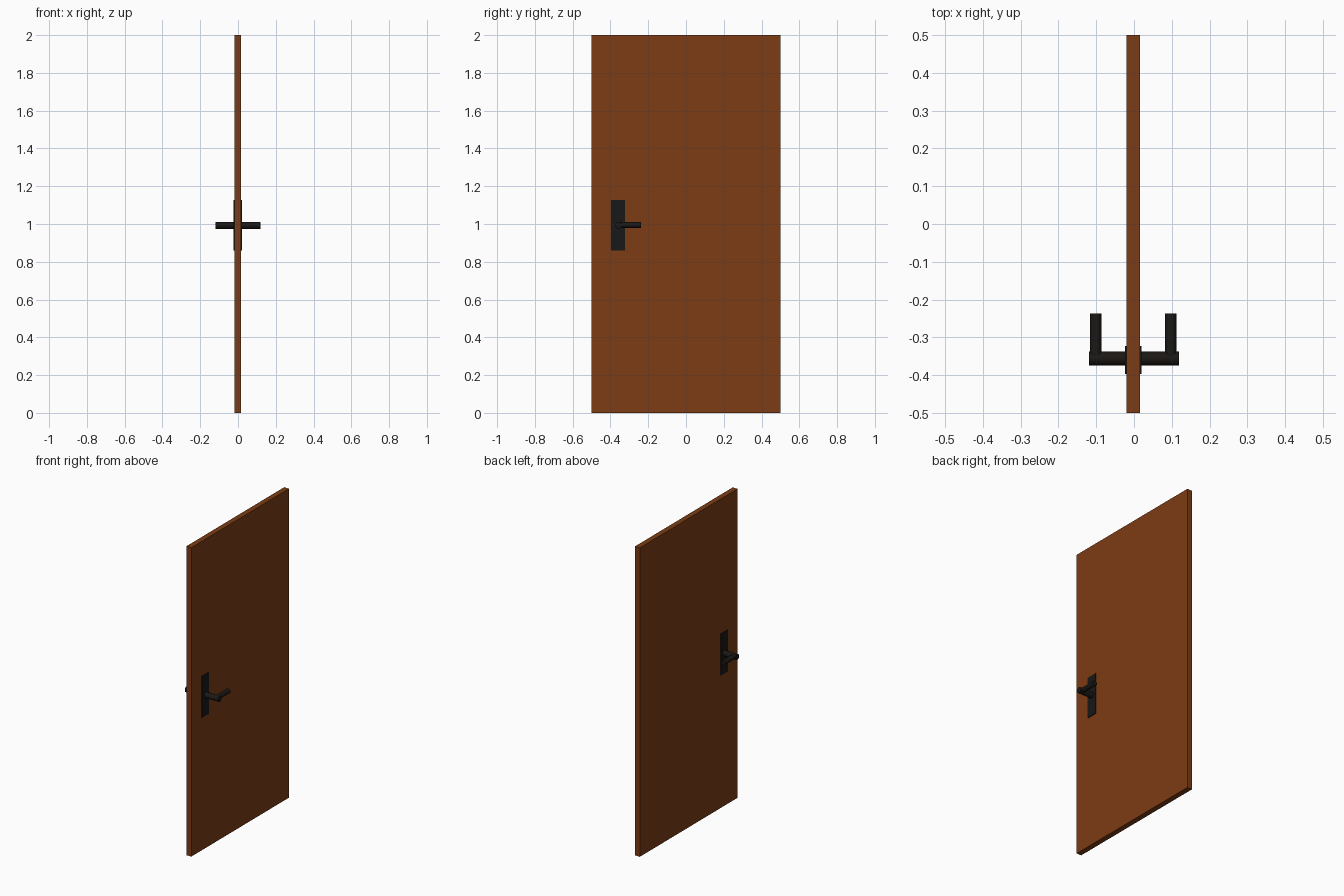
import bpy
from math import pi, radians

if "Cube" in bpy.data.objects:
    bpy.data.objects.remove(bpy.data.objects["Cube"])


def material(name, rgb):
    m = bpy.data.materials.new(name)
    m.diffuse_color = (*rgb, 1)
    m.use_nodes = True
    m.node_tree.nodes["Principled BSDF"].inputs["Base Color"].default_value = m.diffuse_color
    return m


WOOD = material("brown_wood", (0.20, 0.045, 0.007))
BLACK = material("black_metal", (0.009, 0.009, 0.009))
DARK = material("dark_handle", (0.011, 0.009, 0.007))


def box(name, lo, hi, mat):
    centre = [(a + b) / 2 for a, b in zip(lo, hi)]
    bpy.ops.mesh.primitive_cube_add(size=1, location=centre)
    o = bpy.context.object
    o.name = name
    o.scale = [b - a for a, b in zip(lo, hi)]
    bpy.ops.object.transform_apply(location=False, rotation=False, scale=True)
    o.data.materials.append(mat)


def rod(name, centre, radius, length, rotation):
    bpy.ops.mesh.primitive_cylinder_add(vertices=32, radius=radius, depth=length,
                                        location=centre, rotation=rotation)
    o = bpy.context.object
    o.name = name
    o.data.materials.append(DARK)
    bpy.ops.object.shade_smooth_by_angle(angle=radians(30))


MID = -0.002  # middle of the door's thickness

# Door panel
box("door_panel", (MID - 0.0175, -0.5, 0), (MID + 0.0175, 0.5, 2), WOOD)

# Lock plate, showing slightly on both faces
box("handle_plate", (MID - 0.022, -0.397, 0.86), (MID + 0.022, -0.323, 1.128), BLACK)

# Spindle through the door
rod("handle_spindle", (0, -0.356, 0.993), 0.0185, 0.238, (0, pi / 2, 0))

# Lever on each side
for side, label in ((-1, "left"), (1, "right")):
    rod(label + "_lever", (MID + side * 0.099, -0.2965, 0.995), 0.0155, 0.119, (pi / 2, 0, 0))
